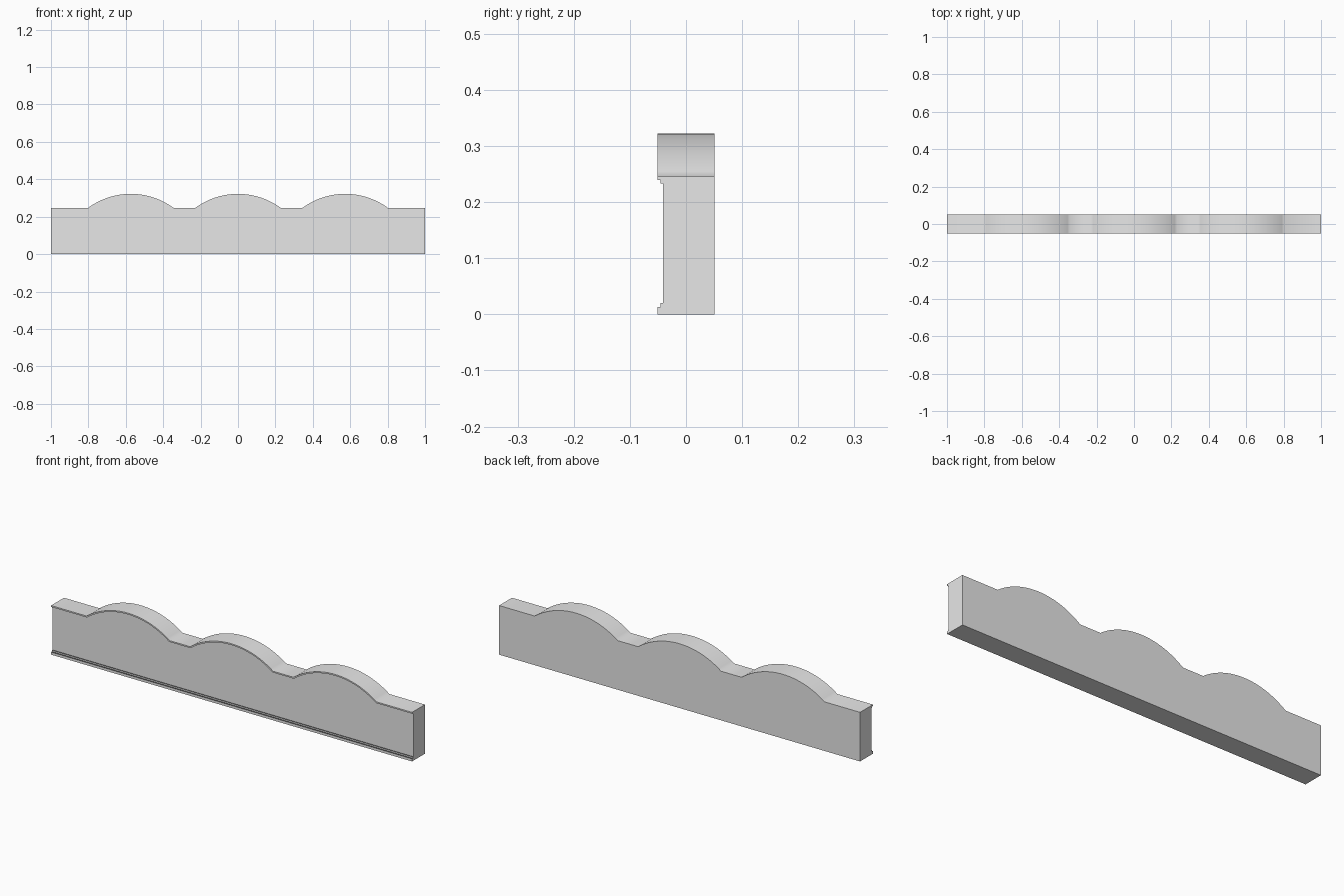
import bpy, bmesh, math

if "Cube" in bpy.data.objects:
    bpy.data.objects.remove(bpy.data.objects["Cube"])

BASE, PEAK, HALF = 0.246, 0.322, 0.23      # flat top, crest height, half arch width
SAG = PEAK - BASE
R = (HALF ** 2 + SAG ** 2) / (2 * SAG)     # arch radius
CZ = PEAK - R                              # arch centre height
CENTRES = (-0.573, 0.0, 0.573)
SEG = 32


def top_line(d):
    """Scalloped top edge (x, z), offset inwards by d."""
    r, base = R - d, BASE - d
    a = math.acos((base - CZ) / r)
    pts = [(-1.0, base)]
    for cx in CENTRES:
        for i in range(SEG + 1):
            t = -a + 2 * a * i / SEG
            pts.append((cx + r * math.sin(t), CZ + r * math.cos(t)))
    pts.append((1.0, base))
    return pts


# stepped cross-section: (y, offset from the top edge)
upper = [(0.051, 0.0), (-0.051, 0.0), (-0.051, 0.007), (-0.045, 0.007),
         (-0.045, 0.013), (-0.041, 0.013)]
# stepped cross-section: (y, height above the floor)
lower = [(-0.041, 0.020), (-0.045, 0.020), (-0.045, 0.013), (-0.051, 0.013),
         (-0.051, 0.0), (0.051, 0.0)]
LEDGES = (2, 4, 6, 8)                      # section strips that form the ledges

# moulded board: section swept along the scalloped edge
bm = bmesh.new()
rows = [[bm.verts.new((x, y, z)) for x, z in top_line(d)] for y, d in upper]
rows += [[bm.verts.new((x, y, h)) for x, _ in top_line(0.0)] for y, h in lower]
n = len(rows)
for k in range(n):
    p, q = rows[k], rows[(k + 1) % n]
    for i in range(len(p) - 1):
        face = bm.faces.new((p[i], p[i + 1], q[i + 1], q[i]))
        face.material_index = 1 if k in LEDGES else 0
bm.faces.new([r[0] for r in rows])         # end caps
bm.faces.new([r[-1] for r in rows])
bmesh.ops.recalc_face_normals(bm, faces=bm.faces[:])

mesh = bpy.data.meshes.new("scalloped_board")
bm.to_mesh(mesh)
bm.free()
board = bpy.data.objects.new("scalloped_board", mesh)
bpy.context.collection.objects.link(board)

# light board with dark moulding ledges
for name, v in (("light_grey", 0.8), ("dark_grey", 0.1)):
    mat = bpy.data.materials.new(name)
    mat.diffuse_color = (v, v, v, 1.0)
    mat.use_nodes = True
    mat.node_tree.nodes["Principled BSDF"].inputs["Base Color"].default_value = mat.diffuse_color
    mesh.materials.append(mat)

# smooth along the top edge, crisp steps and corners
bpy.context.view_layer.objects.active = board
board.select_set(True)
bpy.ops.object.shade_smooth_by_angle(angle=math.radians(45))
